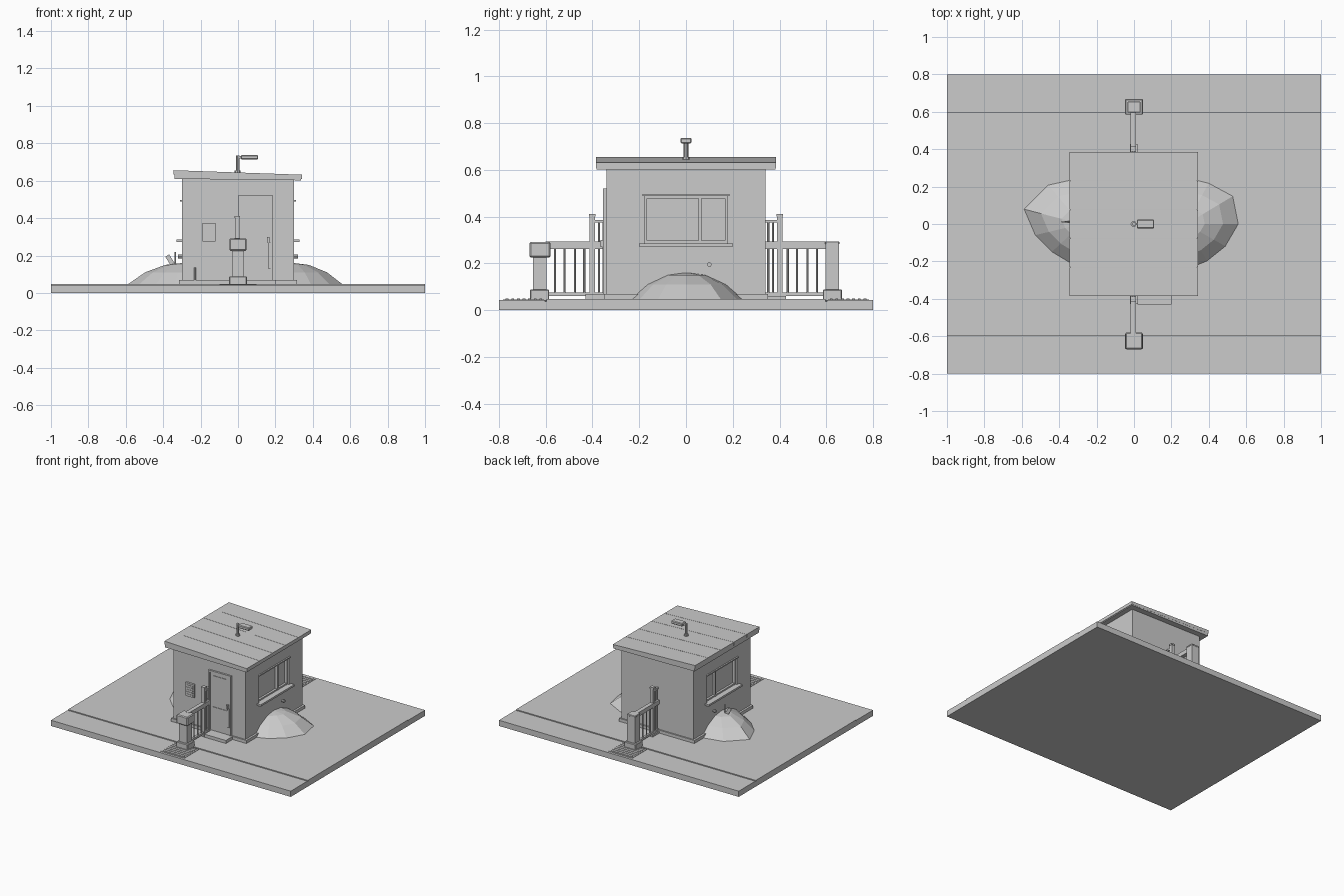
import bpy, bmesh, math


def mesh_object(name, bm):
    bmesh.ops.recalc_face_normals(bm, faces=bm.faces[:])
    me = bpy.data.meshes.new(name)
    bm.to_mesh(me)
    bm.free()
    ob = bpy.data.objects.new(name, me)
    bpy.context.collection.objects.link(ob)
    return ob


def box(name, x0, x1, y0, y1, z0, z1, bevel=0):
    bm = bmesh.new()
    bmesh.ops.create_cube(bm, size=1)
    for v in bm.verts:
        v.co = ((x0 + x1) / 2 + v.co.x * (x1 - x0), (y0 + y1) / 2 + v.co.y * (y1 - y0),
                (z0 + z1) / 2 + v.co.z * (z1 - z0))
    if bevel:
        bmesh.ops.bevel(bm, geom=bm.edges[:], offset=bevel, segments=1, affect='EDGES')
    return mesh_object(name, bm)


def prism_y(name, profile, y0, y1):
    bm = bmesh.new()
    f = bm.faces.new([bm.verts.new((x, y0, z)) for x, z in profile])
    ext = bmesh.ops.extrude_face_region(bm, geom=[f])
    for v in ext['geom']:
        if isinstance(v, bmesh.types.BMVert):
            v.co.y = y1
    return mesh_object(name, bm)


def rod(name, loc, r, depth, rot=(0, 0, 0), sides=8):
    bpy.ops.mesh.primitive_cylinder_add(vertices=sides, radius=r, depth=depth, location=loc, rotation=rot)
    bpy.context.object.name = name
    bpy.ops.object.shade_smooth_by_angle()


G = 0.047  # pavement height

# ground slabs
box("pavement", -1, 1, -0.597, 0.597, 0, G)
for s, n in ((-1, "front"), (1, "back")):
    a, b = sorted((s * 0.603, s * 0.8))
    box(n + "_road_strip", -1, 1, a, b, 0, 0.043)
    a, b = sorted((s * 0.595, s * 0.605))
    box(n + "_joint", -1, 1, a, b, 0, 0.038)

# hut body with window openings
box("plinth", -0.315, 0.315, -0.35, 0.35, G - 0.01, 0.07)
walls = prism_y("walls", [(-0.3, G), (0.3, G), (0.3, 0.612), (-0.3, 0.63)], -0.34, 0.34)
for s, n in ((-1, "left"), (1, "right")):
    def sbox(name, xa, xb, *rest, **k):
        a, b = sorted((s * xa, s * xb))
        return box(n + "_" + name, a, b, *rest, **k)
    cut = sbox("window_cutter", 0.272, 0.35, -0.178, 0.178, 0.285, 0.488)
    cut.hide_render = True
    cut.display_type = 'WIRE'
    cut.hide_viewport = False
    m = walls.modifiers.new("window_opening", 'BOOLEAN')
    m.object = cut
    m.solver = 'EXACT'
    # window frame and sill
    sbox("window_lintel", 0.29, 0.31, -0.187, 0.187, 0.488, 0.497)
    sbox("window_sill", 0.275, 0.33, -0.2, 0.2, 0.272, 0.286)
    sbox("window_bottom_rail", 0.27, 0.288, -0.178, 0.178, 0.285, 0.297)
    sbox("window_top_rail", 0.27, 0.288, -0.178, 0.178, 0.478, 0.488)
    for y in (-0.173, 0.06, 0.173):
        sbox("window_stile", 0.27, 0.29, y - 0.006, y + 0.006, 0.285, 0.488)
    rod(n + "_drain_pipe", (s * 0.305, 0.1, 0.195), 0.01, 0.03, (0, math.pi / 2, 0))
    # earth mound against the wall
    outline = [(0.0, 0.25), (0.12, 0.22), (0.25, 0.15), (0.28, 0.0), (0.21, -0.12), (0.11, -0.2), (0, -0.245)]
    if s < 0:
        outline = [(0.0, 0.25), (0.18, 0.21), (0.31, 0.08), (0.25, -0.06), (0.16, -0.15), (0.06, -0.21), (0, -0.24)]
    bm = bmesh.new()
    rings = [[bm.verts.new((s * (0.28 + x * k), y * k, z)) for x, y in outline]
             for k, z in ((1, G - 0.002), (0.7, 0.11), (0.35, 0.15))]
    for r0, r1 in zip(rings, rings[1:]):
        for i in range(len(outline) - 1):
            bm.faces.new((r0[i], r0[i + 1], r1[i + 1], r1[i]))
    top = bm.verts.new((s * 0.28, 0, 0.162))
    for i in range(len(outline) - 1):
        bm.faces.new((rings[2][i], rings[2][i + 1], top))
    bm.faces.new(rings[0])
    bm.faces.new([r[0] for r in rings] + [top] + [r[-1] for r in reversed(rings)])
    mesh_object(n + "_mound", bm)

# tool and stake stuck in the left mound
rod("tool_handle", (-0.335, 0.012, 0.17), 0.004, 0.1)
ob = box("tool_blade", -0.012, 0.012, -0.004, 0.004, -0.035, 0.035)
ob.location = (-0.36, 0.012, 0.17)
ob.rotation_euler.y = math.radians(-32)

# sloping roof of five panels
prism_y("roof_deck", [(-0.34, 0.61), (0.338, 0.602), (0.338, 0.626), (-0.34, 0.651)], -0.383, 0.383)
w = 0.77 / 5
for i in range(5):
    y = -0.385 + i * w
    prism_y("roof_panel", [(-0.345, 0.632), (0.342, 0.608), (0.342, 0.632), (-0.345, 0.656)], y + 0.001, y + w - 0.001)

# roof lamp
rod("lamp_pole", (-0.002, 0, 0.68), 0.01, 0.11, sides=8)
rod("lamp_collar", (-0.002, 0, 0.645), 0.016, 0.02)
box("lamp_head", 0.015, 0.108, -0.024, 0.024, 0.713, 0.737, bevel=0.005)
box("lamp_arm", -0.01, 0.03, -0.006, 0.006, 0.72, 0.732)

# door, frame, handle and step
box("door", 0.012, 0.175, -0.347, -0.33, 0.07, 0.508)
box("door_frame_left", 0.0, 0.012, -0.354, -0.33, 0.07, 0.52)
box("door_frame_right", 0.175, 0.187, -0.354, -0.33, 0.07, 0.52)
box("door_frame_top", 0.0, 0.187, -0.354, -0.33, 0.508, 0.52)
box("door_upper_panel", 0.035, 0.152, -0.351, -0.34, 0.32, 0.485)
box("door_lower_panel", 0.035, 0.152, -0.351, -0.34, 0.1, 0.25)
box("door_handle", 0.156, 0.168, -0.366, -0.345, 0.27, 0.3)
box("door_pull", 0.16, 0.175, -0.358, -0.345, 0.13, 0.27)
box("door_step", 0.02, 0.2, -0.43, -0.34, G - 0.01, 0.07)

# louvred wall box and short pipe
box("wall_box", -0.19, -0.12, -0.355, -0.335, 0.275, 0.375)
for i in range(5):
    box("wall_box_slat", -0.182, -0.128, -0.358, -0.35, 0.287 + i * 0.017, 0.294 + i * 0.017)
rod("wall_pipe", (-0.23, -0.345, 0.1), 0.005, 0.07)

# fences on front and back, with pillars and floor grates
for s, n in ((-1, "front"), (1, "back")):
    def fbox(name, x0, x1, ya, yb, z0, z1, bevel=0):
        a, b = sorted((s * ya, s * yb))
        return box(n + "_" + name, x0, x1, a, b, z0, z1, bevel)
    fbox("pillar_base", -0.048, 0.048, 0.585, 0.668, G - 0.01, 0.088, 0.004)
    fbox("pillar_shaft", -0.033, 0.033, 0.596, 0.655, 0.08, 0.285)
    if s < 0:
        fbox("pillar_cap", -0.046, 0.046, 0.58, 0.67, 0.225, 0.292, 0.006)
    else:
        fbox("pillar_cap", -0.034, 0.034, 0.595, 0.656, 0.28, 0.294, 0.003)
    fbox("top_rail", -0.018, 0.012, 0.34, 0.6, 0.262, 0.293)
    fbox("bottom_rail", -0.012, 0.006, 0.34, 0.6, 0.06, 0.075)
    fbox("upper_rail", -0.01, 0.004, 0.335, 0.4, 0.374, 0.386)
    fbox("tall_post", -0.014, 0.008, 0.39, 0.412, G, 0.405)
    fbox("post_cap", -0.018, 0.012, 0.387, 0.415, 0.4, 0.412)
    fbox("post_base", -0.022, 0.018, 0.345, 0.428, G - 0.005, 0.06)
    for y in (0.435, 0.475, 0.52, 0.56):
        rod(n + "_baluster", (-0.003, s * y, 0.17), 0.0045, 0.2)
    for y in (0.352, 0.372):
        rod(n + "_tall_baluster", (-0.003, s * y, 0.22), 0.0045, 0.31)
    fbox("grate_plate", -0.1, 0.1, 0.607, 0.782, 0.035, 0.046)
    for i in range(7):
        fbox("grate_bar", -0.09, 0.09, 0.615 + i * 0.024, 0.627 + i * 0.024, 0.04, 0.049)
